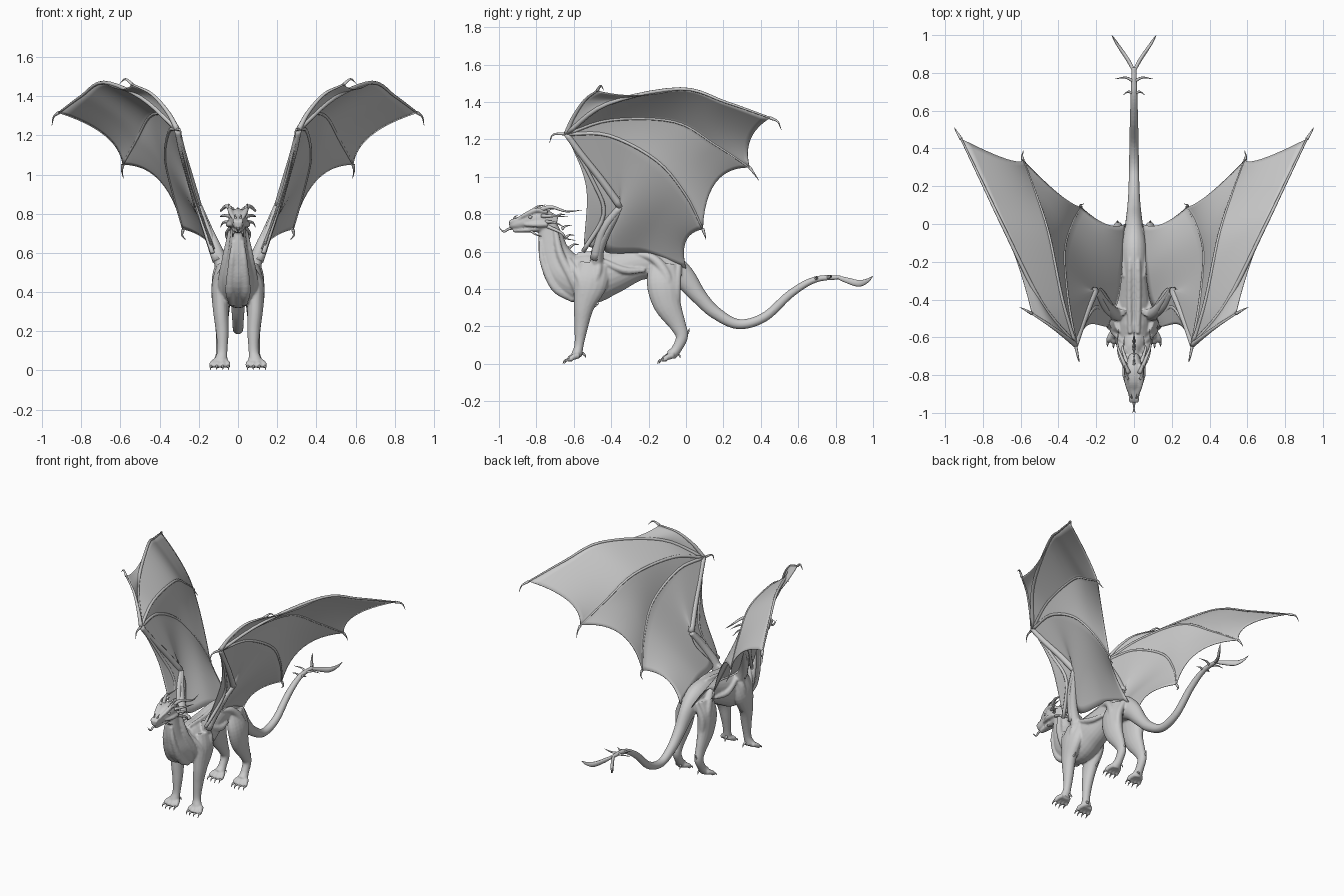
import bpy, bmesh, math
from mathutils import Vector


def spline(pts, u):
    """Catmull-Rom sample of equal-length tuples, u in 0..1."""
    n = len(pts) - 1
    i = min(int(u * n), n - 1)
    t = u * n - i
    b, c = pts[i], pts[i + 1]
    a = pts[i - 1] if i else [2 * p - q for p, q in zip(b, c)]
    d = pts[i + 2] if i + 2 <= n else [2 * q - p for p, q in zip(b, c)]
    return [0.5 * (2 * q + (r - p) * t + (2 * p - 5 * q + 4 * r - s) * t * t
                   + (3 * q - p - 3 * r + s) * t ** 3) for p, q, r, s in zip(a, b, c, d)]


def tube(bm, pts, sides=10, mirror=True, sub=5):
    """Tapered tube through (x, y, z, r) or (x, y, z, r_side, r_other)."""
    for s in ((1, -1) if mirror else (1,)):
        p = [(s * q[0], q[1], q[2], q[3], q[-1]) for q in pts]
        n = (len(p) - 1) * sub
        smp = [spline(p, k / n) for k in range(n + 1)]
        pos = [Vector(q[:3]) for q in smp]
        chord = (pos[-1] - pos[0]).normalized()
        ref = Vector((1, 0, 0)) if abs(chord.x) < 0.85 else Vector((0, 0, 1))
        rings = []
        for k, q in enumerate(smp):
            t = (pos[min(k + 1, n)] - pos[max(k - 1, 0)]).normalized()
            side = (ref - t * ref.dot(t)).normalized()
            up = t.cross(side)
            ra, rb = max(q[3], 0.001), max(q[4], 0.001)
            rings.append([bm.verts.new(pos[k] + side * ra * math.cos(a) + up * rb * math.sin(a))
                          for a in (2 * math.pi * j / sides for j in range(sides))])
        for r0, r1 in zip(rings, rings[1:]):
            for j in range(sides):
                m = (j + 1) % sides
                bm.faces.new((r0[j], r0[m], r1[m], r1[j]))
        bm.faces.new(rings[0])
        bm.faces.new(rings[-1])


def taper(points, r0, r1):
    n = len(points) - 1
    return [(*p, r0 + (r1 - r0) * i / n) for i, p in enumerate(points)]


def finish(bm, name):
    bmesh.ops.recalc_face_normals(bm, faces=bm.faces)
    me = bpy.data.meshes.new(name)
    bm.to_mesh(me)
    bm.free()
    for f in me.polygons:
        f.use_smooth = True
    ob = bpy.data.objects.new(name, me)
    bpy.context.collection.objects.link(ob)
    return ob


# ---- fused body: neck, torso, tail, head, legs, muscles
body = bmesh.new()
trunk = [(-.74, .765, .034, .042), (-.725, .68, .042, .066), (-.70, .58, .056, .086),
         (-.64, .49, .082, .118), (-.53, .455, .098, .138), (-.40, .487, .096, .115),
         (-.25, .535, .075, .088), (-.12, .53, .07, .085), (-.02, .47, .05, .065),
         (.07, .36, .038, .043), (.155, .275, .031, .034), (.28, .212, .027, .027),
         (.42, .25, .025, .025), (.56, .375, .022, .022), (.69, .45, .018, .017),
         (.83, .463, .013, .011)]
tube(body, [(0, *p) for p in trunk], 24, False, 6)

skull = [(-.69, .755, .025, .035), (-.76, .77, .047, .055), (-.82, .772, .048, .05),
         (-.87, .758, .034, .037), (-.92, .747, .027, .028), (-.945, .743, .017, .018)]
tube(body, [(0, *p) for p in skull], 18, False)
tube(body, [(0, -.74, .73, .035, .02), (0, -.83, .718, .03, .016), (0, -.925, .712, .014, .01)], 12, False)

fore = [(.07, -.49, .53, .04, .085), (.09, -.51, .43, .046, .09), (.088, -.545, .31, .04, .056),
        (.08, -.56, .20, .033, .037), (.08, -.572, .10, .026, .025), (.088, -.585, .045, .036, .03)]
hind = [(.055, -.12, .53, .035, .075), (.08, -.12, .43, .046, .09), (.085, -.10, .32, .043, .075),
        (.085, -.045, .21, .03, .045), (.085, -.022, .145, .027, .033), (.087, -.05, .08, .027, .027),
        (.09, -.08, .045, .036, .03)]
claws = bmesh.new()
for leg in (fore, hind):
    tube(body, leg, 16)
    y = leg[-1][1]
    for dx in (-.036, -.012, .014, .04):
        out = .05 - abs(dx) * .35
        tube(body, [(.09 + dx * .6, y + .01, .045, .018), (.09 + dx, y - out * .6, .034, .016),
                    (.092 + dx * 1.1, y - out, .018, .013)], 8)
        tube(claws, taper([(.092 + dx * 1.1, y - out + .006, .022), (.092 + dx * 1.2, y - out - .016, .018),
                           (.092 + dx * 1.2, y - out - .028, .002)], .009, .001), 7)
    # dewclaw at the back of each foot
    tube(claws, taper([(.075, y + .025, .06), (.07, y + .045, .045), (.07, y + .05, .03)], .009, .001), 7)

# muscle straps over neck, chest, shoulder, flank and haunch
muscles = [[(.035, -.70, .72, .014), (.058, -.67, .58, .022), (.075, -.60, .44, .028), (.05, -.57, .35, .018)],
           [(.02, -.775, .66, .012), (.032, -.765, .55, .018), (.04, -.70, .41, .025), (.03, -.60, .345, .02)],
           [(.05, -.63, .56, .014), (.10, -.57, .46, .022), (.115, -.55, .37, .018)],
           [(.06, -.47, .60, .018), (.105, -.47, .50, .024), (.115, -.50, .40, .018)],
           [(.08, -.45, .55, .016), (.09, -.33, .50, .02), (.07, -.22, .50, .012)],
           [(.05, -.28, .59, .012), (.072, -.17, .56, .024), (.095, -.10, .46, .03), (.10, -.11, .36, .022)],
           [(.05, -.04, .53, .018), (.09, -.05, .42, .024), (.09, -.05, .30, .018)],
           [(.02, -.58, .585, .012), (.024, -.40, .598, .014), (.022, -.20, .615, .013), (.014, -.03, .53, .01)]]
for m in muscles:
    tube(body, m, 10)

# brows, cheeks and snout ridges
tube(body, [(.022, -.90, .775, .008), (.036, -.85, .802, .012), (.042, -.80, .822, .013), (.04, -.74, .812, .01)])
tube(body, [(.03, -.86, .745, .01), (.046, -.80, .745, .016), (.045, -.74, .745, .014)])
tube(body, [(.016, -.945, .755, .009), (.018, -.92, .768, .01), (.02, -.88, .768, .008)])
# root of the wing arm
tube(body, [(.07, -.48, .50, .035), (.11, -.47, .61, .034), (.155, -.42, .72, .026), (.20, -.345, .84, .018)], 12)

ob = finish(body, "body")
rm = ob.modifiers.new("fuse", 'REMESH')
rm.mode = 'VOXEL'
rm.voxel_size = .006
rm.use_smooth_shade = True
sm = ob.modifiers.new("soften", 'SMOOTH')
sm.factor = .5
sm.iterations = 3
finish(claws, "foot_claws")

# ---- wing skeleton: fingers fan out from the wrist
wrist = (.31, -.64, 1.23)
f1 = [wrist, (.36, -.60, 1.32), (.44, -.54, 1.41), (.54, -.475, 1.46)]
f2 = [wrist, (.49, -.42, 1.39), (.685, -.03, 1.47), (.80, .21, 1.40), (.915, .45, 1.315)]
f3 = [wrist, (.38, -.40, 1.305), (.45, -.06, 1.295), (.52, .16, 1.17), (.588, .34, 1.05)]
f4 = [wrist, (.35, -.41, 1.22), (.37, -.155, 1.085), (.33, .0, .90), (.28, .09, .72)]
arm = [wrist, (.20, -.345, .84), (.10, -.44, .61), (.06, -.23, .59), (.045, .0, .51)]
front = [wrist, (.245, -.535, .95), (.14, -.545, .64)]

bones = bmesh.new()
for f, r in ((f1, .014), (f2, .013), (f3, .011), (f4, .011)):
    tube(bones, taper(f, r, .005), 8)
tube(bones, taper([(.105, -.49, .56), (.16, -.44, .72), (.205, -.35, .84)], .026, .019), 10)
tube(bones, taper([(.205, -.35, .84), (.245, -.45, .98), (.285, -.56, 1.12), wrist], .021, .016), 10)
tube(bones, taper([(.13, -.55, .60), (.195, -.44, .80), (.25, -.50, .98), wrist], .012, .009), 8)
finish(bones, "wing_bones")

tips = bmesh.new()
for c in ([f1[-1], (.575, -.455, 1.487), (.605, -.44, 1.462)],
          [f2[-1], (.94, .49, 1.295), (.95, .51, 1.25)],
          [f3[-1], (.592, .362, 1.02), (.585, .39, .98)],
          [f4[-1], (.285, .10, .69), (.265, .107, .665)],
          [wrist, (.295, -.71, 1.225), (.29, -.73, 1.18)]):
    tube(tips, taper(c, .009, .001), 8)
finish(tips, "wing_claws")

# ---- wing membrane: ruled patches with a scalloped outer edge
skin = bmesh.new()


def patch(a, b, mid, nu=28, nv=12):
    a1, b1 = Vector(a[-1]), Vector(b[-1])
    sag = Vector(mid) - (a1 + b1) / 2
    grid = []
    for i in range(nu + 1):
        u = i / nu
        pa, pb = Vector(spline(a, u)), Vector(spline(b, u))
        grid.append([skin.verts.new(pa.lerp(pb, j / nv) + sag * 4 * j / nv * (1 - j / nv) * u ** 3)
                     for j in range(nv + 1)])
    for i in range(nu):
        for j in range(nv):
            skin.faces.new((grid[i][j], grid[i][j + 1], grid[i + 1][j + 1], grid[i + 1][j]))


patch(f1, f2[:3], (.60, -.26, 1.435))
patch(f2, f3, (.68, .345, 1.20))
patch(f3, f4, (.40, .16, .97))
patch(f4, arm, (.15, .0, .655))
patch(arm[:3], front, (.12, -.50, .62))
bmesh.ops.remove_doubles(skin, verts=skin.verts, dist=.0005)
wing = finish(skin, "wing_membrane")
wing.modifiers.new("other_side", 'MIRROR')
th = wing.modifiers.new("thickness", 'SOLIDIFY')
th.thickness = .004
th.offset = 0

# ---- horns, frill spikes and neck spines
horns = bmesh.new()
for pts, r in (([(.03, -.79, .82), (.06, -.72, .838), (.088, -.64, .815), (.08, -.555, .822)], .014),
               ([(.04, -.77, .79), (.078, -.70, .79), (.092, -.63, .785)], .011),
               ([(.04, -.75, .76), (.075, -.70, .755), (.09, -.65, .73)], .010),
               ([(.035, -.74, .735), (.06, -.665, .70), (.055, -.64, .67), (.05, -.59, .66)], .010),
               ([(.035, -.82, .82), (.045, -.79, .842), (.05, -.75, .85)], .009),
               ([(.012, -.92, .77), (.014, -.915, .785), (.015, -.90, .795)], .007),
               ([(.022, -.83, .71), (.026, -.80, .69), (.028, -.77, .68)], .007)):
    tube(horns, taper(pts, r, .001), 9)
for y, z in ((-.74, .82), (-.69, .79), (-.655, .73), (-.64, .68), (-.615, .63)):
    tube(horns, taper([(0, y - .01, z - .01), (0, y + .015, z + .008), (0, y + .045, z + .008)], .009, .001), 7, False)
# elbow spikes on the forelegs and hocks
tube(horns, taper([(.09, -.51, .31), (.095, -.485, .31), (.095, -.465, .325)], .012, .001), 7)
tube(horns, taper([(.085, .0, .16), (.087, .012, .17), (.088, .018, .19)], .010, .001), 7)
finish(horns, "horns")

# ---- eyes
eyes = bmesh.new()
tube(eyes, [(.036, -.842, .782, .003), (.043, -.832, .784, .009), (.044, -.822, .784, .003)], 10)
finish(eyes, "eyes")

# ---- forked tongue
tongue = bmesh.new()
tube(tongue, taper([(0, -.90, .727), (0, -.945, .722), (0, -.97, .708), (0, -.985, .712)], .008, .005), 8, False)
tube(tongue, taper([(0, -.98, .71), (.004, -.992, .72), (.007, -.999, .735)], .004, .001), 6)
finish(tongue, "tongue")

# ---- tail fork and side spikes
fork = bmesh.new()
tube(fork, [(.0, .81, .463, .009), (.03, .865, .445, .010, .016), (.07, .925, .43, .009, .018),
            (.10, .97, .445, .006, .011), (.118, 1.0, .47, .001)], 10)
tube(fork, taper([(.0, .755, .46), (.045, .775, .468), (.10, .768, .472)], .010, .001), 8)
tube(fork, taper([(.0, .69, .452), (.03, .70, .46), (.055, .685, .465)], .010, .001), 8)
finish(fork, "tail_fork")
